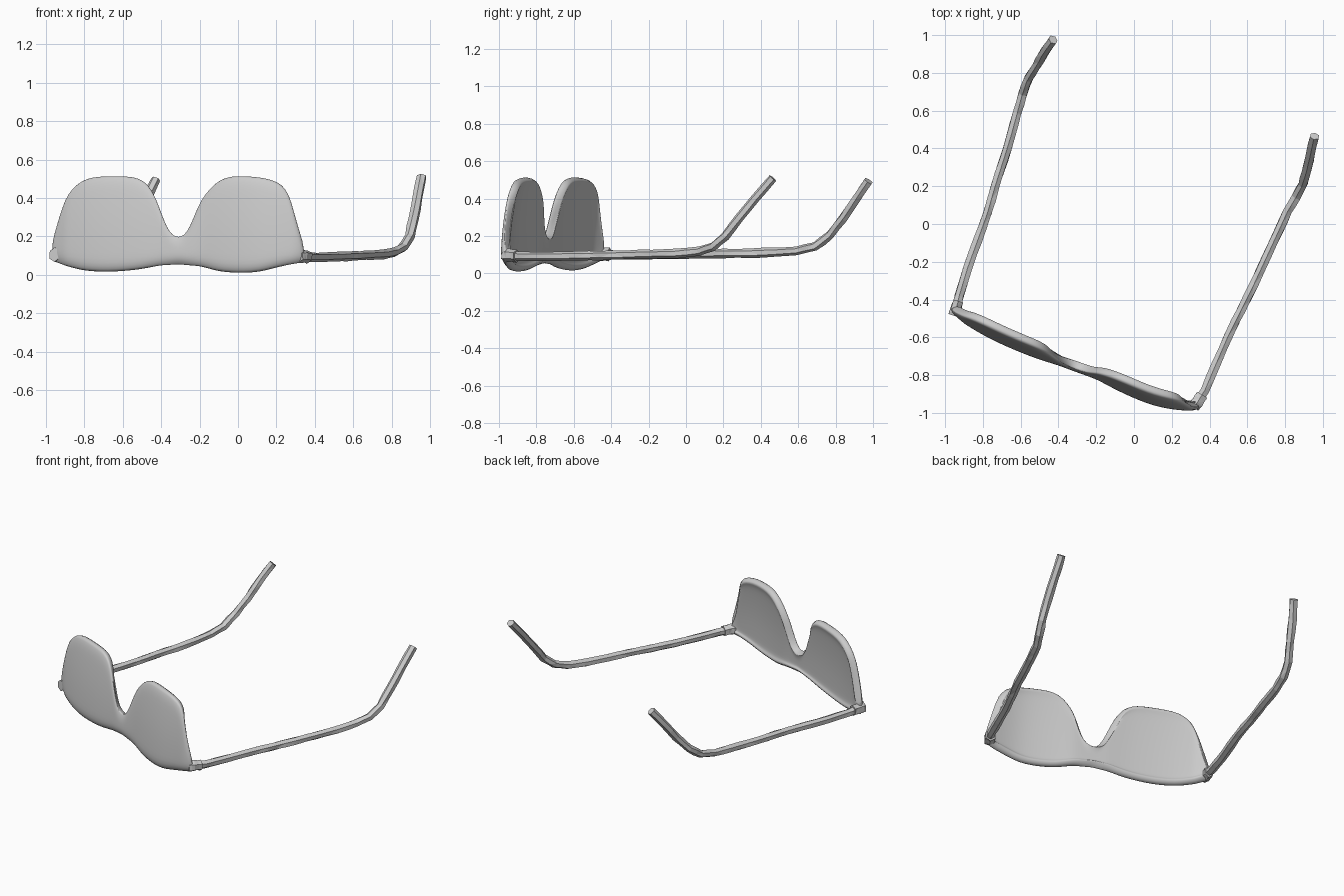
import bpy, bmesh, math, random
from mathutils import Vector

random.seed(4)
cube = bpy.data.objects.get("Cube")
if cube:
    bpy.data.objects.remove(cube, do_unlink=True)

# One plain grey material
grey = bpy.data.materials.new("plain_grey")
grey.use_nodes = True
grey.diffuse_color = (0.6, 0.6, 0.6, 1)
grey.node_tree.nodes["Principled BSDF"].inputs["Base Color"].default_value = (0.6, 0.6, 0.6, 1)


def add_object(name, bm):
    mesh = bpy.data.meshes.new(name)
    bm.to_mesh(mesh)
    bm.free()
    mesh.materials.append(grey)
    obj = bpy.data.objects.new(name, mesh)
    bpy.context.collection.objects.link(obj)
    return obj


def lerp_table(table, x):
    """Linear lookup in a list of (x, value) pairs."""
    for (x0, a), (x1, b) in zip(table, table[1:]):
        if x <= x1:
            return a + (b - a) * max(0, (x - x0) / (x1 - x0))
    return table[-1][1]


# Lens front: upper outline, lower outline and bowed plan curve
upper = [(-.975, .14), (-.955, .22), (-.93, .31), (-.90, .40), (-.87, .45), (-.82, .495),
         (-.76, .515), (-.68, .52), (-.58, .52), (-.52, .51), (-.47, .48), (-.43, .415),
         (-.40, .33), (-.37, .25), (-.34, .207), (-.31, .198), (-.28, .208), (-.25, .255),
         (-.22, .335), (-.19, .40), (-.15, .455), (-.10, .50), (-.04, .52), (.03, .52),
         (.11, .515), (.18, .50), (.23, .475), (.265, .43), (.29, .34), (.32, .23), (.352, .13)]
lower = [(-.975, .075), (-.9, .04), (-.8, .012), (-.65, .005), (-.5, .022), (-.4, .043),
         (-.31, .052), (-.2, .038), (-.1, .01), (0, 0), (.1, .004), (.2, .03), (.352, .065)]
plan = [(-.975, -.465), (-.9, -.53), (-.8, -.59), (-.7, -.64), (-.6, -.683), (-.5, -.72),
        (-.4, -.752), (-.31, -.785), (-.2, -.825), (-.1, -.877), (0, -.925), (.1, -.963),
        (.2, -.984), (.3, -.994), (.352, -.985)]
rows = [0, .04, .1, .2, .35, .5, .65, .8, .9, .96, 1]

bm = bmesh.new()
grid = []
for x, top in upper:
    bottom = lerp_table(lower, x)
    column = []
    for v in rows:
        z = bottom + (top - bottom) * v
        # lean backwards with height, curl the lower and upper rims back
        y = lerp_table(plan, x) + .05 * (z / .5) ** 2
        y += .03 * max(0, 1 - (z - bottom) / .05) ** 2
        y += .012 * max(0, 1 - (top - z) / .06) ** 2
        column.append(bm.verts.new((x, y, z)))
    grid.append(column)
for a, b in zip(grid, grid[1:]):
    for j in range(len(rows) - 1):
        bm.faces.new((a[j], b[j], b[j + 1], a[j + 1]))
front = add_object("lens_front", bm)
solid = front.modifiers.new("thickness", "SOLIDIFY")
solid.thickness = .045
solid.offset = -1
sub = front.modifiers.new("rounding", "SUBSURF")
sub.levels = sub.render_levels = 1
for poly in front.data.polygons:
    poly.use_smooth = True


# Temple arms: slightly uneven six-sided bars swept along a path
def sweep(name, path, half_width, half_height, sides=6):
    pts = [Vector(p) for p in path]
    # add a midpoint to each span for the chipped facets
    dense = []
    for a, b in zip(pts, pts[1:]):
        dense += [a, (a + b) / 2]
    dense.append(pts[-1])
    bm = bmesh.new()
    rings = []
    for i, p in enumerate(dense):
        t = (dense[min(i + 1, len(dense) - 1)] - dense[max(i - 1, 0)]).normalized()
        side = t.cross(Vector((0, 0, 1))).normalized()
        up = side.cross(t)
        ring = []
        for k in range(sides):
            ang = math.tau * (k + .5) / sides
            r = random.uniform(.92, 1.12)
            ring.append(bm.verts.new(p + side * (math.cos(ang) * half_width * r)
                                     + up * (math.sin(ang) * half_height * r)))
        rings.append(ring)
    for a, b in zip(rings, rings[1:]):
        for k in range(sides):
            n = (k + 1) % sides
            bm.faces.new((a[k], a[n], b[n], b[k]))
    bm.faces.new(rings[0])
    bm.faces.new(rings[-1])
    bmesh.ops.recalc_face_normals(bm, faces=bm.faces)
    bmesh.ops.triangulate(bm, faces=bm.faces)
    return add_object(name, bm)


sweep("right_temple_arm",
      [(-.945, -.46, .105), (-.925, -.38, .10), (-.88, -.23, .10), (-.825, -.08, .102),
       (-.775, .06, .105), (-.735, .20, .107), (-.69, .34, .109), (-.65, .47, .113),
       (-.617, .59, .121), (-.59, .69, .145), (-.56, .77, .205), (-.515, .84, .295),
       (-.475, .91, .40), (-.428, .975, .495)], .026, .024)
sweep("left_temple_arm",
      [(.325, -.955, .095), (.375, -.88, .092), (.435, -.74, .092), (.50, -.59, .094),
       (.57, -.45, .097), (.635, -.32, .10), (.70, -.18, .103), (.76, -.05, .107),
       (.815, .07, .118), (.86, .145, .143), (.893, .21, .20), (.915, .285, .295),
       (.935, .37, .40), (.955, .465, .51)], .026, .024)

# Hinge corners joining the arms to the lens front
sweep("right_hinge", [(-.955, -.485, .105), (-.945, -.455, .105), (-.93, -.41, .102)], .03, .036)
sweep("left_hinge", [(.315, -.965, .098), (.335, -.945, .097), (.36, -.905, .094)], .034, .034)
